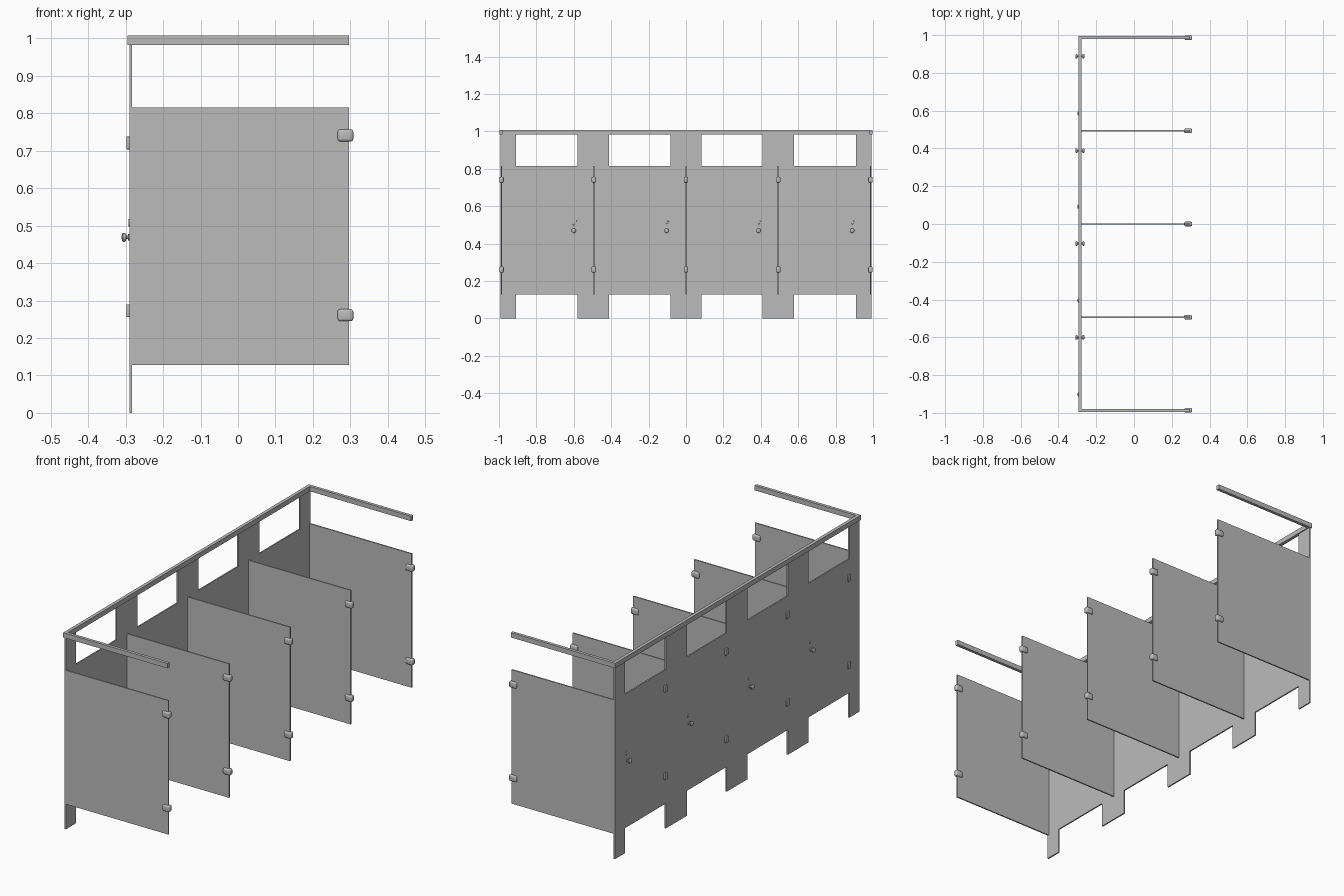
import bpy, bmesh, math
from mathutils import Matrix, Vector

old = bpy.data.objects.get("Cube")
if old:
    bpy.data.objects.remove(old, do_unlink=True)

grey = bpy.data.materials.new("partition_grey")
grey.use_nodes = True
GREY = (0.5, 0.5, 0.5, 1)
grey.diffuse_color = GREY
grey.node_tree.nodes["Principled BSDF"].inputs["Base Color"].default_value = GREY


def finish(name, bm, smooth=False):
    bmesh.ops.recalc_face_normals(bm, faces=bm.faces)
    mesh = bpy.data.meshes.new(name)
    bm.to_mesh(mesh)
    bm.free()
    mesh.materials.append(grey)
    ob = bpy.data.objects.new(name, mesh)
    bpy.context.collection.objects.link(ob)
    if smooth:
        bpy.ops.object.select_all(action='DESELECT')
        ob.select_set(True)
        bpy.context.view_layer.objects.active = ob
        bpy.ops.object.shade_smooth_by_angle(angle=math.radians(40))
    return ob


def box(name, xs, ys, zs, bevel=0, tilt=0):
    """Box between limits, optionally rounded and tilted about x."""
    bm = bmesh.new()
    bmesh.ops.create_cube(bm, size=1)
    size = [b - a for a, b in (xs, ys, zs)]
    mid = Vector([(a + b) / 2 for a, b in (xs, ys, zs)])
    bmesh.ops.scale(bm, vec=size, verts=bm.verts)
    if bevel:
        bmesh.ops.bevel(bm, geom=bm.edges[:], offset=bevel, segments=3,
                        profile=0.5, affect='EDGES')
    bm.transform(Matrix.Translation(mid) @ Matrix.Rotation(tilt, 4, 'X'))
    return finish(name, bm, bool(bevel))


def lathe(name, profile, origin, direction):
    """Spin (distance, radius) points about an axis along x."""
    bm = bmesh.new()
    verts = [bm.verts.new((d * direction, 0, r)) for d, r in profile]
    edges = [bm.edges.new(pair) for pair in zip(verts, verts[1:])]
    bmesh.ops.spin(bm, geom=verts + edges, cent=(0, 0, 0), axis=(1, 0, 0),
                   angle=math.tau, steps=20, use_duplicate=False)
    bmesh.ops.remove_doubles(bm, verts=bm.verts, dist=0.00005)
    bm.transform(Matrix.Translation(origin))
    return finish(name, bm, True)


OUT, IN = -0.290, -0.283          # faces of the door wall
LOW, HIGH, RAIL = 0.128, 0.815, 0.983

# Pilasters reaching the floor, with doors hung between them
pilasters = [(-0.991, -0.91), (-0.58, -0.412), (-0.084, 0.084),
             (0.408, 0.578), (0.908, 0.991)]
for p in pilasters:
    box("pilaster", (OUT, IN), p, (0, RAIL))

knob = [(0, 0), (0, 0.009), (0.003, 0.009), (0.004, 0.005), (0.008, 0.005),
        (0.010, 0.010), (0.013, 0.012), (0.017, 0.012), (0.020, 0.009), (0.021, 0)]
disc = [(0, 0), (0, 0.010), (0.002, 0.010), (0.003, 0.008), (0.003, 0)]
for left, right in zip(pilasters, pilasters[1:]):
    start, end = left[1], right[0]
    box("door", (OUT, IN), (start, end), (LOW, HIGH))
    # Hinges on the outer face
    for z in (0.273, 0.721):
        box("hinge", (OUT - 0.008, OUT + 0.001), (start - 0.003, start + 0.017),
            (z - 0.017, z + 0.017), 0.002)
    # Pull knobs on both faces and the latch above them
    y = end - 0.02
    lathe("outer_knob", knob, (OUT, y, 0.469), -1)
    lathe("inner_knob", knob, (IN, y, 0.469), 1)
    lathe("latch_indicator", disc, (OUT, y + 0.004, 0.508), -1)
    box("latch_bar", (IN, IN + 0.006), (y - 0.010, y + 0.016),
        (0.506, 0.513), 0.001, math.radians(55))
    box("latch_stop", (IN, IN + 0.005), (y + 0.006, y + 0.016), (0.517, 0.524), 0.001)

# Side partitions with wall clips on the far edge
for y in (-0.986, -0.493, 0, 0.493, 0.986):
    box("partition", (IN, 0.297), (y - 0.0035, y + 0.0035), (LOW, HIGH))
    for z in (0.261, 0.741):
        box("wall_clip", (0.266, 0.308), (y - 0.012, y + 0.012),
            (z - 0.016, z + 0.016), 0.007)

# Head rail: long run over the doors and a return at each end
box("head_rail", (-0.295, -0.278), (-0.996, 0.996), (RAIL, 1.008))
for side in (-1, 1):
    ys = sorted((side * 0.980, side * 0.996))
    box("rail_return", (-0.278, 0.297), ys, (RAIL, 1.008))
